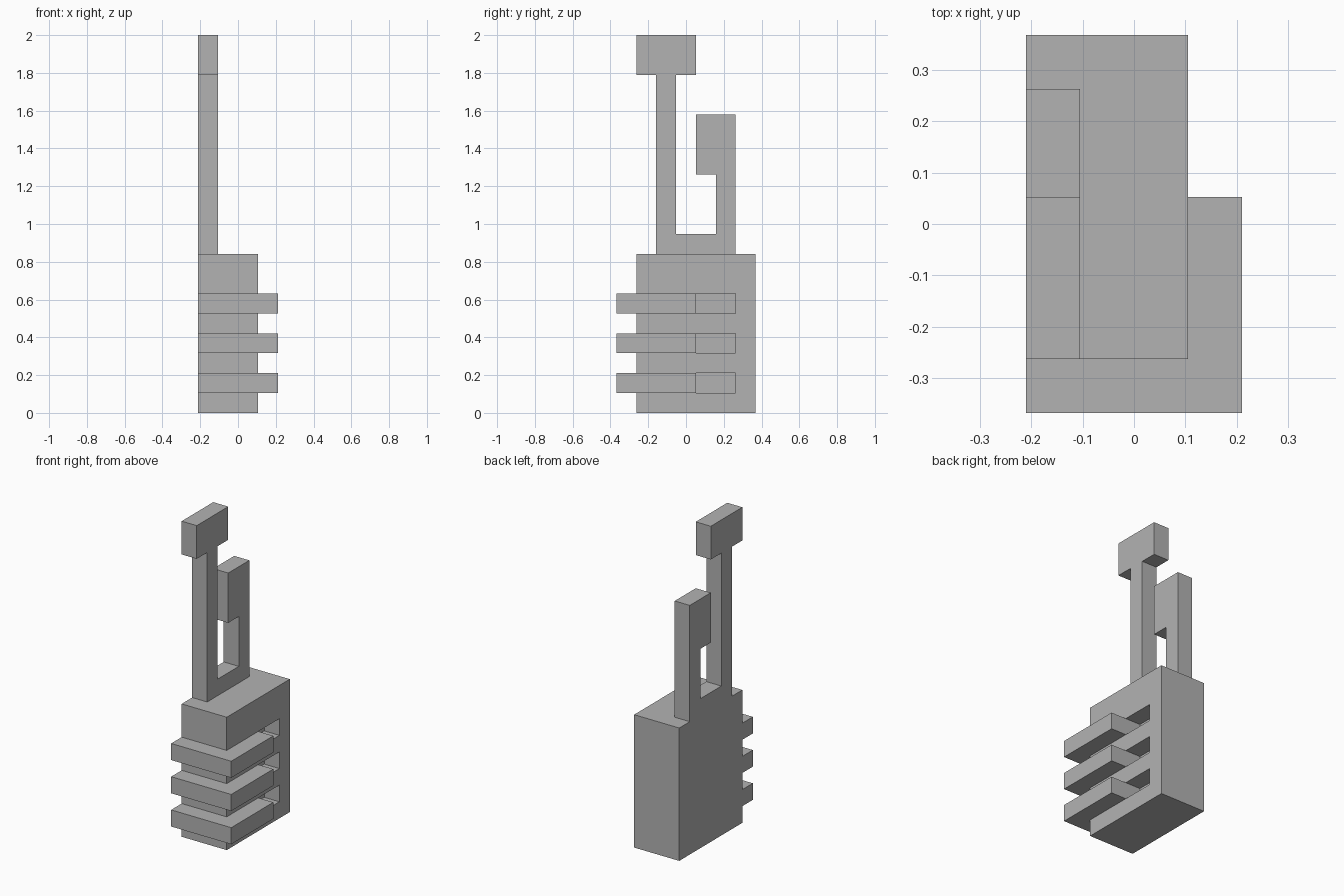
import bpy
import bmesh
from mathutils import Vector

U = 2 / 19  # one block of the build grid

cube = bpy.data.objects.get("Cube")
if cube:
    bpy.data.objects.remove(cube, do_unlink=True)

grey = bpy.data.materials.new("plain_grey")
grey.use_nodes = True
colour = (0.45, 0.45, 0.45, 1)
grey.diffuse_color = colour
grey.node_tree.nodes["Principled BSDF"].inputs["Base Color"].default_value = colour


def prism(name, outline, axis, low, high):
    """Extrude an outline (grid units) along x (outline in y, z) or z (outline in x, y)."""
    bm = bmesh.new()
    verts = []
    for a, b in outline:
        point = (low, a, b) if axis == "x" else (a, b, low)
        verts.append(bm.verts.new(Vector(point) * U))
    face = bm.faces.new(verts)
    step = Vector((1, 0, 0)) if axis == "x" else Vector((0, 0, 1))
    result = bmesh.ops.extrude_face_region(bm, geom=[face])
    moved = [g for g in result["geom"] if isinstance(g, bmesh.types.BMVert)]
    bmesh.ops.translate(bm, verts=moved, vec=step * (high - low) * U)
    bmesh.ops.recalc_face_normals(bm, faces=bm.faces)
    mesh = bpy.data.meshes.new(name)
    bm.to_mesh(mesh)
    bm.free()
    mesh.materials.append(grey)
    obj = bpy.data.objects.new(name, mesh)
    bpy.context.collection.objects.link(obj)
    return obj


def rect(a0, b0, a1, b1):
    return [(a0, b0), (a1, b0), (a1, b1), (a0, b1)]


# Main block
body = prism("body_block", rect(-2, -2.5, 1, 3.5), "z", 0, 8)

for i, z in enumerate((1, 3, 5), 1):
    # Slot sunk into the left side behind each bar
    cutter = prism("slot_cutter", rect(0, 0.5, 1.5, 2.5), "z", z, z + 1)
    cutter.hide_render = True
    cut = body.modifiers.new("slot", "BOOLEAN")
    cut.operation = "DIFFERENCE"
    cut.solver = "EXACT"
    cut.object = cutter
    bpy.context.view_layer.objects.active = body
    bpy.ops.object.modifier_apply(modifier=cut.name)
    bpy.data.objects.remove(cutter, do_unlink=True)

    # Bar wrapping the front and left side
    wrap = [(-2, -3.5), (2, -3.5), (2, 0.5), (1, 0.5), (1, -2.5), (-2, -2.5)]
    prism(f"wrap_bar_{i}", wrap, "z", z, z + 1)

# Upright frame: tall front post with a crosshead, low rail, hooked rear post
frame = [
    (-1.5, 8), (2.5, 8), (2.5, 15), (0.5, 15), (0.5, 12), (1.5, 12),
    (1.5, 9), (-0.5, 9), (-0.5, 17), (0.5, 17), (0.5, 19),
    (-2.5, 19), (-2.5, 17), (-1.5, 17),
]
prism("upright_frame", frame, "x", -2, -1)
